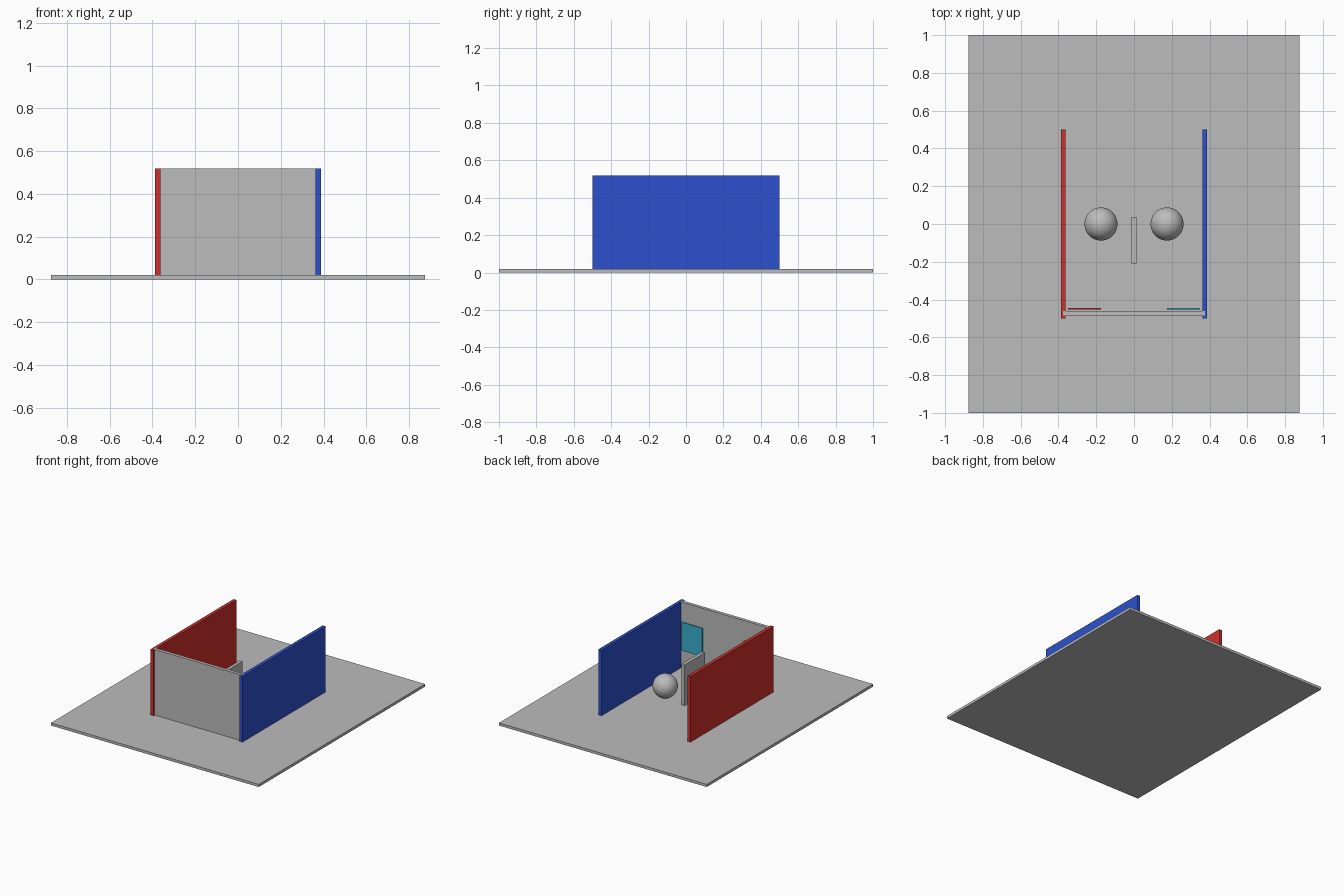
import bpy
import bmesh
from mathutils import Matrix, Vector

if "Cube" in bpy.data.objects:
    bpy.data.objects.remove(bpy.data.objects["Cube"])


def material(name, rgb):
    """Flat material from 0-255 sRGB, stored as linear."""
    lin = [((c / 255 + 0.055) / 1.055) ** 2.4 for c in rgb]
    m = bpy.data.materials.new(name)
    m.diffuse_color = (*lin, 1)
    m.use_nodes = True
    m.node_tree.nodes["Principled BSDF"].inputs["Base Color"].default_value = m.diffuse_color
    return m


GREY = material("light_grey", (188, 188, 188))
RED = material("red", (208, 48, 42))
BLUE = material("blue", (44, 80, 206))
TEAL = material("teal", (56, 176, 202))


def finish(name, bm, mat):
    mesh = bpy.data.meshes.new(name)
    bm.to_mesh(mesh)
    bm.free()
    mesh.materials.append(mat)
    obj = bpy.data.objects.new(name, mesh)
    bpy.context.collection.objects.link(obj)
    return obj


def box(name, x, y, z, mat):
    """Box from (min, max) ranges on each axis."""
    lo, hi = Vector((x[0], y[0], z[0])), Vector((x[1], y[1], z[1]))
    bm = bmesh.new()
    bmesh.ops.create_cube(bm, size=1, matrix=Matrix.Translation((lo + hi) / 2)
                          @ Matrix.Diagonal((*(hi - lo), 1)))
    return finish(name, bm, mat)


def ball(name, centre, radius, mat):
    bm = bmesh.new()
    bmesh.ops.create_uvsphere(bm, u_segments=48, v_segments=24, radius=radius,
                              matrix=Matrix.Translation(centre))
    for f in bm.faces:
        f.smooth = True
    return finish(name, bm, mat)


FLOOR = 0.02
TOP = 0.52

# Floor slab, front wall and the short divider between the balls
box("floor", (-0.875, 0.875), (-1, 1), (0, FLOOR), GREY)
box("front_wall", (-0.375, 0.375), (-0.485, -0.46), (FLOOR, TOP), GREY)
box("divider", (-0.0125, 0.0125), (-0.21, 0.0375), (FLOOR, 0.33), GREY)

# Mirrored pairs: side wall, hanging panel and ball
for side, s, wall_mat, panel_mat in (("left", -1, RED, RED), ("right", 1, BLUE, TEAL)):
    box(side + "_wall", sorted((s * 0.3625, s * 0.3875)), (-0.5, 0.5), (FLOOR, TOP), wall_mat)
    box(side + "_panel", sorted((s * 0.175, s * 0.35)), (-0.453, -0.444), (0.16, 0.375), panel_mat)
    ball(side + "_ball", (s * 0.175, 0, FLOOR + 0.0875), 0.0875, GREY)
